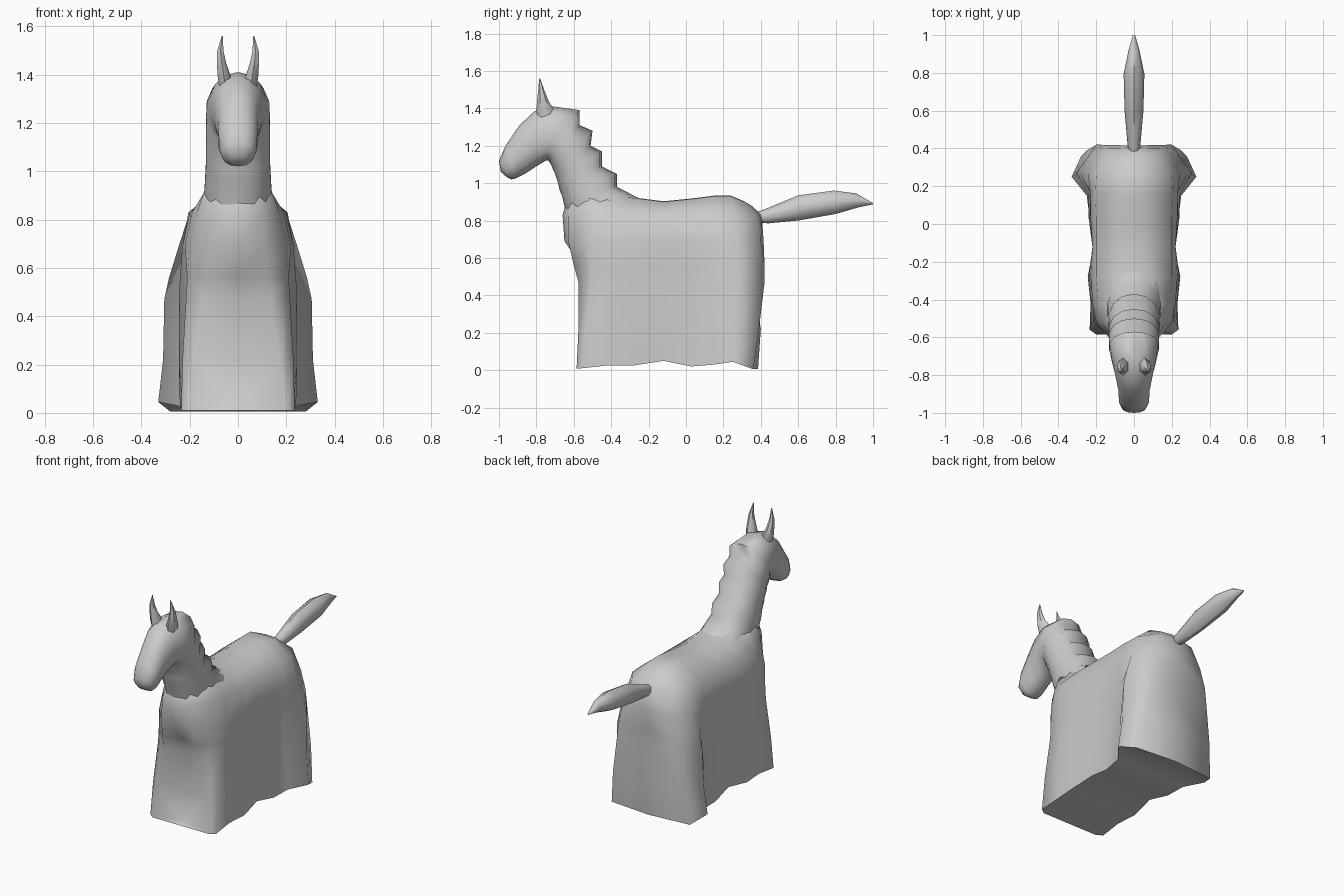
import bpy, bmesh, math


def finish(name, bm, angle=50, mirror=False):
    bmesh.ops.remove_doubles(bm, verts=bm.verts, dist=0.0005)
    bmesh.ops.recalc_face_normals(bm, faces=bm.faces)
    me = bpy.data.meshes.new(name)
    bm.to_mesh(me)
    bm.free()
    ob = bpy.data.objects.new(name, me)
    bpy.context.collection.objects.link(ob)
    bpy.ops.object.select_all(action='DESELECT')
    ob.select_set(True)
    bpy.context.view_layer.objects.active = ob
    bpy.ops.object.shade_smooth_by_angle(angle=math.radians(angle))
    if mirror:
        m = ob.modifiers.new("mirror", 'MIRROR')
        m.merge_threshold = 0.001
    return ob


def skin(bm, rows, closed):
    grid = [[bm.verts.new(p) for p in r] for r in rows]
    n = len(rows[0])
    for a, b in zip(grid, grid[1:]):
        for i in range(n if closed else n - 1):
            j = (i + 1) % n
            bm.faces.new((a[i], a[j], b[j], b[i]))
    return grid


def loft(name, rings, sides=12, power=1.0, angle=50):
    """Each ring: lower (y, z), upper (y, z), half width, optional x centre."""
    def bend(v):
        return math.copysign(abs(v) ** power, v)
    rows = []
    for y0, z0, y1, z1, w, *cx in rings:
        row = []
        for i in range(sides):
            t = 2 * math.pi * i / sides
            k = (1 + bend(math.cos(t))) / 2
            row.append(((cx[0] if cx else 0) + w * bend(math.sin(t)),
                        y0 + (y1 - y0) * k, z0 + (z1 - z0) * k))
        rows.append(row)
    bm = bmesh.new()
    grid = skin(bm, rows, True)
    bm.faces.new(grid[0])
    bm.faces.new(grid[-1])
    return finish(name, bm, angle)


# Draped body: half outlines from front centre round the side to back centre
side_y = [-.42, -.28, -.12, .03, .15]
hem_z = [.035, .01, .01, .025, .025, .05, .02, .03, .045, .005, .005]
back_z = [.93, .94, .96, .945, .92, .90, .915, .93, .93, .90, .87]
layers = [
    # height, half widths, three front y values, three back y values
    (hem_z, [0, .2, .235, .23, .24, .22, .235, .25, .33, .28, 0],
     [-.56, -.585, -.56], [.25, .36, .385]),
    (.22, [0, .17, .23, .225, .245, .215, .24, .24, .31, .25, 0],
     [-.54, -.575, -.54], [.26, .39, .40]),
    (.47, [0, .13, .215, .21, .245, .205, .24, .215, .305, .20, 0],
     [-.51, -.575, -.51], [.27, .42, .36]),
    (.56, [0, .12, .21, .21, .24, .205, .235, .22, .285, .19, 0],
     [-.56, -.60, -.51], [.27, .42, .37]),
    (.69, [0, .11, .20, .22, .23, .22, .23, .23, .245, .17, 0],
     [-.65, -.63, -.52], [.27, .40, .415]),
    (.83, [0, .10, .17, .19, .20, .20, .20, .205, .20, .13, 0],
     [-.66, -.63, -.52], [.26, .37, .405]),
    (back_z, [0, .08, .125, .12, .09, .08, .08, .08, .08, .05, 0],
     [-.63, -.60, -.51], [.24, .31, .36]),
]
rows = []
for z, xs, front, back in layers:
    zs = z if isinstance(z, list) else [z] * 11
    rows.append(list(zip(xs, front + side_y + back, zs)))
rows.insert(0, [(0, y, z) for x, y, z in rows[0]])
rows.append([(0, y, z + .003) for x, y, z in rows[-1]])
bm = bmesh.new()
skin(bm, rows, False)
finish("draped_body", bm, 75, mirror=True)

# Neck with stepped mane, running on into the head and muzzle
loft("neck_and_head", [
    (-.64, .83, -.20, .893, .145),
    (-.662, .93, -.37, .98, .14),
    (-.675, .96, -.37, 1.05, .137),
    (-.685, 1.00, -.45, 1.09, .135),
    (-.69, 1.02, -.45, 1.17, .136),
    (-.70, 1.05, -.51, 1.20, .135),
    (-.71, 1.07, -.50, 1.28, .136),
    (-.72, 1.095, -.57, 1.31, .135),
    (-.735, 1.12, -.57, 1.39, .132),
    (-.75, 1.12, -.71, 1.41, .118),
    (-.80, 1.09, -.81, 1.385, .10),
    (-.86, 1.05, -.89, 1.31, .085),
    (-.91, 1.025, -.965, 1.20, .081),
    (-.935, 1.02, -1.0, 1.12, .066),
    (-.955, 1.03, -.99, 1.06, .03),
], sides=14, power=.9, angle=75)

# Tail
loft("tail", [
    (.36, .79, .36, .84, .025),
    (.44, .785, .42, .86, .035),
    (.60, .80, .60, .935, .05),
    (.80, .835, .79, .96, .055),
    (.92, .87, .91, .945, .03),
    (1.0, .887, 1.0, .893, .006),
], sides=8)

# Ears
for side, label in ((1, "right"), (-1, "left")):
    loft("ear_" + label, [
        (-.79, 1.33, -.70, 1.35, .03, side * .05),
        (-.80, 1.39, -.71, 1.40, .03, side * .058),
        (-.795, 1.45, -.735, 1.44, .022, side * .068),
        (-.79, 1.50, -.755, 1.49, .015, side * .073),
        (-.785, 1.56, -.78, 1.56, .002, side * .065),
    ], sides=6)
